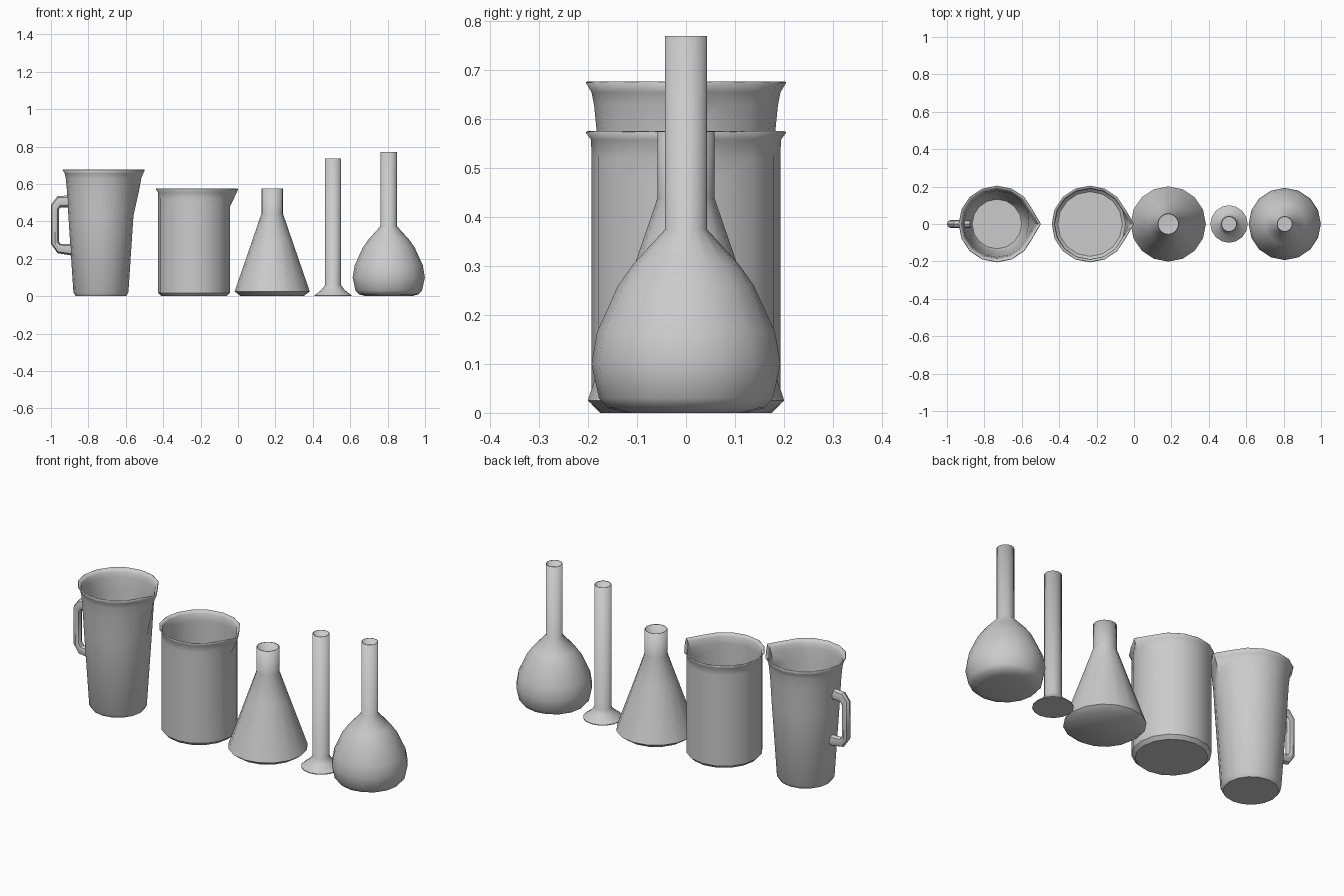
import bpy, bmesh
from math import sin, cos, pi
from mathutils import Vector

if "Cube" in bpy.data.objects:
    bpy.data.objects.remove(bpy.data.objects["Cube"])

SIDES = 16


def finish(bm, name, wall=0.0):
    mesh = bpy.data.meshes.new(name)
    bm.to_mesh(mesh)
    bm.free()
    ob = bpy.data.objects.new(name, mesh)
    bpy.context.collection.objects.link(ob)
    bpy.ops.object.select_all(action='DESELECT')
    ob.select_set(True)
    bpy.context.view_layer.objects.active = ob
    bpy.ops.object.shade_smooth_by_angle(angle=0.75)
    if wall:
        mod = ob.modifiers.new("wall", 'SOLIDIFY')
        mod.thickness = wall
        mod.offset = -1
    return ob


def vessel(name, x, profile, wall=0.005):
    """Lathe of (radius, z[, spout radius]); the +x vertex is pulled out as spout."""
    bm = bmesh.new()
    rings = []
    for r, z, *spout in profile:
        ring = []
        for i in range(SIDES):
            a = 2 * pi * i / SIDES
            rr = spout[0] if spout and i == 0 else r
            ring.append(bm.verts.new((x + rr * cos(a), rr * sin(a), z)))
        rings.append(ring)
    bm.faces.new(rings[0][::-1])
    for lo, hi in zip(rings, rings[1:]):
        for i in range(SIDES):
            j = (i + 1) % SIDES
            bm.faces.new((lo[i], lo[j], hi[j], hi[i]))
    return finish(bm, name, wall)


# Tapered measuring jug with flared rim and spout
vessel("jug_body", -0.733, [
    (0.135, 0), (0.147, 0.02), (0.174, 0.43), (0.182, 0.57, 0.205),
    (0.188, 0.63, 0.216), (0.193, 0.655, 0.226), (0.205, 0.675, 0.235)])

# Jug handle: elliptical rings between outer and inner outline points
outline = [((-0.88, 0.54), (-0.88, 0.475)), ((-0.965, 0.535), (-0.95, 0.475)),
           ((-1.0, 0.49), (-0.958, 0.463)), ((-1.0, 0.28), (-0.958, 0.292)),
           ((-0.965, 0.23), (-0.95, 0.28)), ((-0.875, 0.215), (-0.875, 0.28))]
bm = bmesh.new()
rings = []
for (ox, oz), (ix, iz) in outline:
    outer, inner = Vector((ox, 0, oz)), Vector((ix, 0, iz))
    mid, half = (outer + inner) / 2, (outer - inner) / 2
    rings.append([bm.verts.new(mid + half * cos(k * pi / 4)
                               + Vector((0, 0.022 * sin(k * pi / 4), 0)))
                  for k in range(8)])
for a, b in zip(rings, rings[1:]):
    for k in range(8):
        bm.faces.new((a[k], a[(k + 1) % 8], b[(k + 1) % 8], b[k]))
bm.faces.new(rings[0])
bm.faces.new(rings[-1])
bmesh.ops.recalc_face_normals(bm, faces=bm.faces)
finish(bm, "jug_handle")

# Beaker with a short lip and spout
vessel("beaker", -0.235, [
    (0.175, 0), (0.193, 0.018), (0.193, 0.48), (0.193, 0.52, 0.212),
    (0.194, 0.558, 0.23), (0.205, 0.573, 0.235)])

# Conical flask
vessel("conical_flask", 0.183, [
    (0.168, 0), (0.201, 0.025), (0.106, 0.3), (0.058, 0.44), (0.058, 0.575)])

# Graduated cylinder on a flared foot
vessel("measuring_cylinder", 0.508, [
    (0.1, 0), (0.1, 0.004), (0.06, 0.035), (0.043, 0.06), (0.043, 0.735)])

# Round-bodied flask with long neck
vessel("volumetric_flask", 0.806, [
    (0.12, 0), (0.16, 0.01), (0.178, 0.03), (0.193, 0.1), (0.182, 0.165),
    (0.139, 0.26), (0.107, 0.305), (0.043, 0.375), (0.043, 0.77)])
